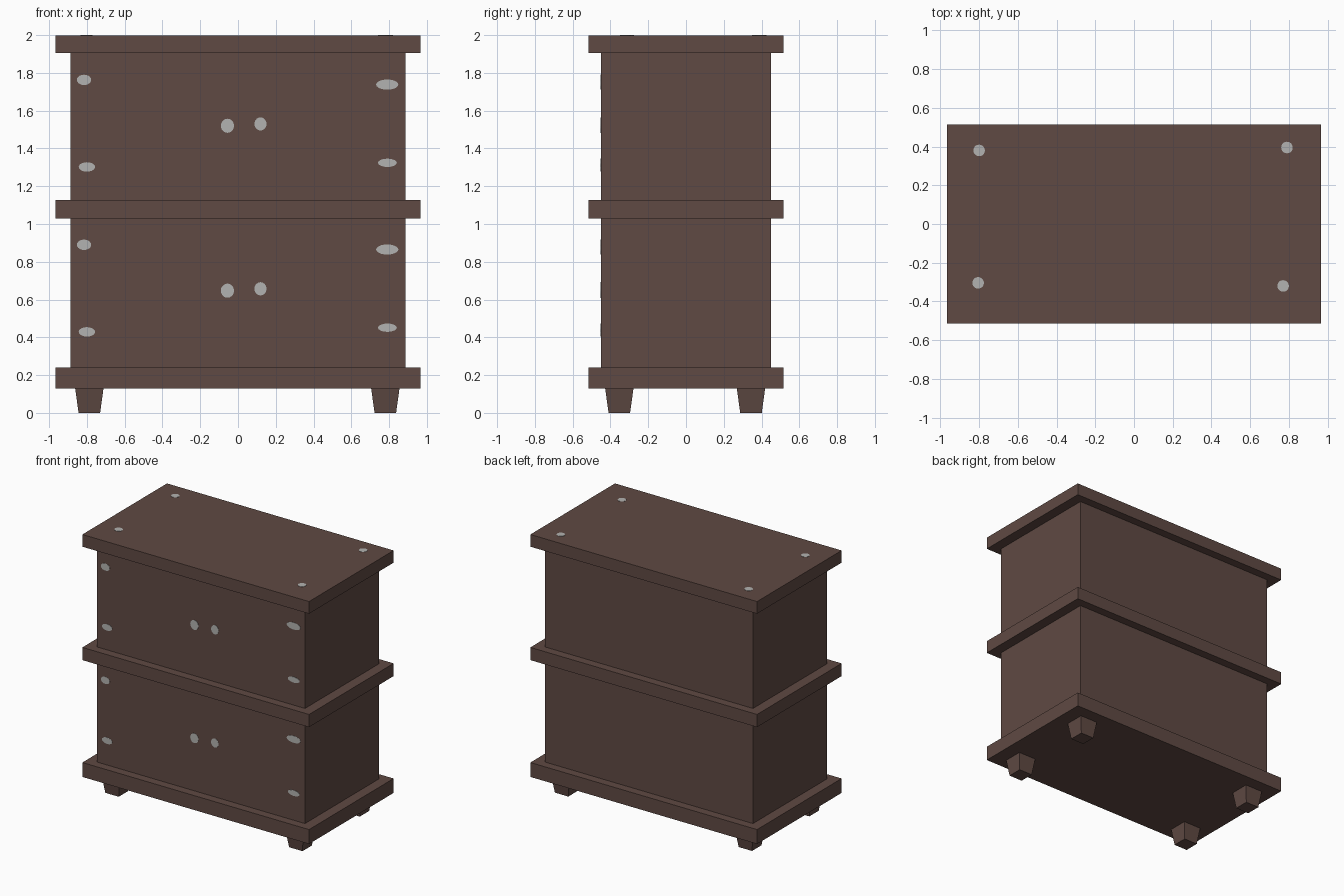
import bpy, bmesh, math
from mathutils import Matrix

if "Cube" in bpy.data.objects:
    bpy.data.objects.remove(bpy.data.objects["Cube"])


def material(name, rgb):
    m = bpy.data.materials.new(name)
    m.diffuse_color = (*rgb, 1.0)
    m.use_nodes = True
    m.node_tree.nodes["Principled BSDF"].inputs["Base Color"].default_value = m.diffuse_color
    return m


BROWN = material("dark brown wood", (0.115, 0.067, 0.056))
GREY = material("light grey metal", (0.45, 0.45, 0.44))


def finish(bm, name, mat):
    bmesh.ops.recalc_face_normals(bm, faces=bm.faces)
    mesh = bpy.data.meshes.new(name)
    bm.to_mesh(mesh)
    bm.free()
    mesh.materials.append(mat)
    obj = bpy.data.objects.new(name, mesh)
    bpy.context.collection.objects.link(obj)
    return obj


def box(name, half_x, half_y, z0, z1, centre=(0, 0), taper=1.0):
    """Box from z0 to z1; taper scales the bottom face."""
    bm = bmesh.new()
    bmesh.ops.create_cube(bm, size=2)
    for v in bm.verts:
        k = taper if v.co.z < 0 else 1.0
        v.co.x = centre[0] + v.co.x * half_x * k
        v.co.y = centre[1] + v.co.y * half_y * k
        v.co.z = z0 if v.co.z < 0 else z1
    return finish(bm, name, BROWN)


def disc(name, centre, width, height, upright):
    """Thin oval plate, facing -y when upright, otherwise facing up."""
    bm = bmesh.new()
    bmesh.ops.create_cone(bm, cap_ends=True, segments=20,
                          radius1=0.5, radius2=0.5, depth=0.004)
    bm.transform(Matrix.Diagonal((width, height, 1, 1)))
    if upright:
        bm.transform(Matrix.Rotation(math.pi / 2, 4, 'X'))
    bm.transform(Matrix.Translation(centre))
    return finish(bm, name, GREY)


# Horizontal boards
TOP = 1.998
for name, z0, z1 in (("base_board", 0.13, 0.241),
                     ("middle_board", 1.03, 1.128),
                     ("top_board", 1.904, TOP)):
    box(name, 0.966, 0.515, z0, z1)

# Cabinet bodies
BODY_Y = 0.45
box("lower_cabinet", 0.886, BODY_Y, 0.241, 1.03)
box("upper_cabinet", 0.886, BODY_Y, 1.128, 1.904)

# Tapered legs
for side, x in (("left", -0.787), ("right", 0.78)):
    for end, y in (("front", -0.353), ("back", 0.344)):
        box(f"{end}_{side}_leg", 0.075, 0.075, 0.0, 0.13, (x, y), 0.76)

# Hinges and knobs, repeated on both cabinets: x, z, width, height
fittings = (
    ("left_top_hinge", -0.815, 1.763, 0.076, 0.055),
    ("left_bottom_hinge", -0.80, 1.302, 0.087, 0.05),
    ("right_top_hinge", 0.79, 1.738, 0.118, 0.054),
    ("right_bottom_hinge", 0.791, 1.324, 0.10, 0.044),
    ("left_knob", -0.056, 1.52, 0.07, 0.075),
    ("right_knob", 0.119, 1.53, 0.064, 0.07),
)
for level, drop in (("upper", 0.0), ("lower", 0.873)):
    for name, x, z, w, h in fittings:
        disc(f"{level}_{name}", (x, -BODY_Y, z - drop), w, h, True)

# Screw heads on the top board
for name, x, y in (("back_left", -0.80, 0.38), ("back_right", 0.79, 0.395),
                   ("front_left", -0.805, -0.304), ("front_right", 0.77, -0.32)):
    disc(f"{name}_screw", (x, y, TOP), 0.06, 0.06, False)
